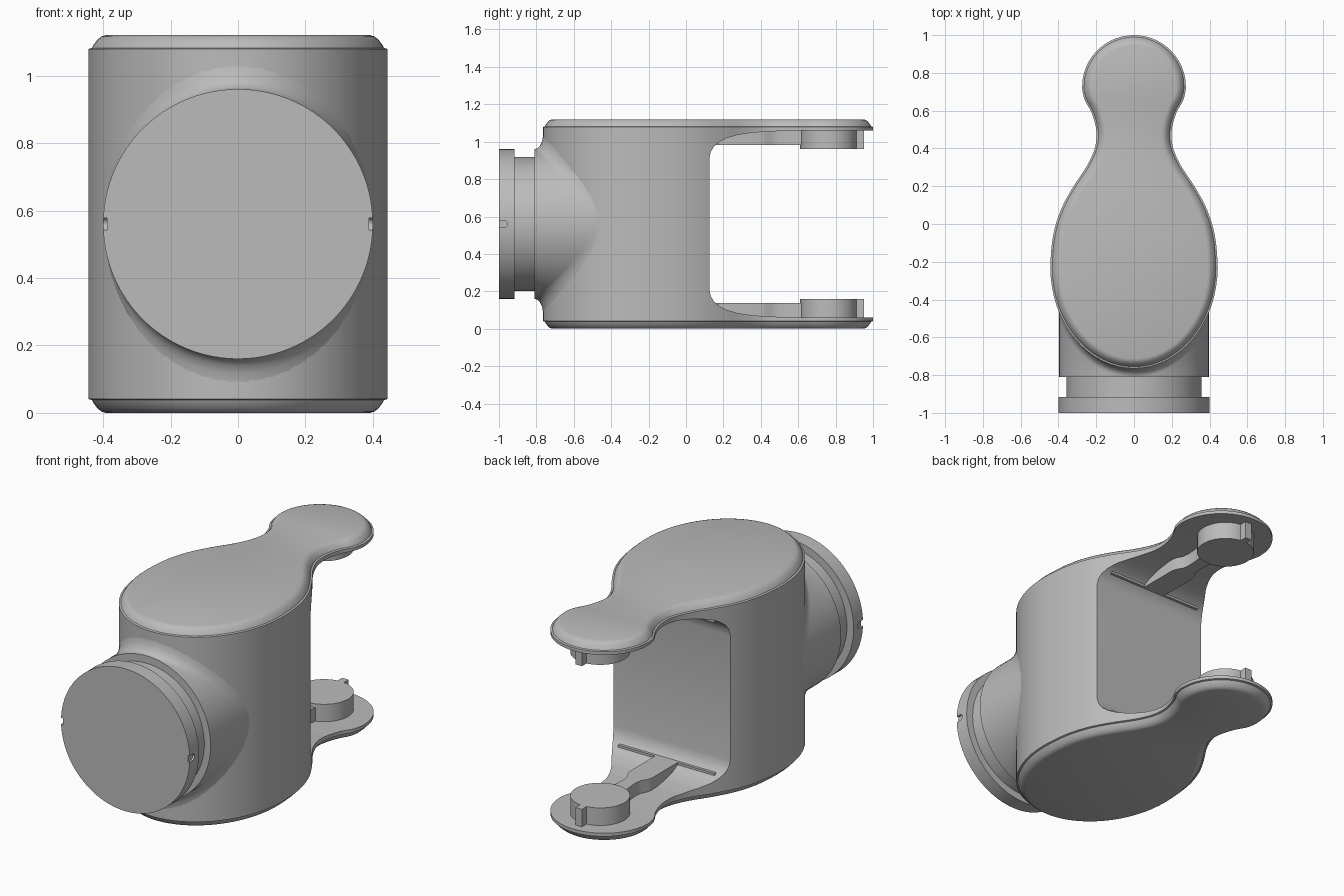
import bpy, bmesh, math
from mathutils import Vector

cube = bpy.data.objects.get("Cube")
if cube:
    bpy.data.objects.remove(cube, do_unlink=True)

MID = 0.56          # height of the symmetry plane
SHADE = 0.5
grey = bpy.data.materials.new("plain grey")
grey.use_nodes = True
grey.diffuse_color = (SHADE, SHADE, SHADE, 1)
grey.node_tree.nodes["Principled BSDF"].inputs["Base Color"].default_value = (SHADE, SHADE, SHADE, 1)


def loft(name, rings):
    """Closed skin through rings of equal point count, capped at both ends."""
    bm = bmesh.new()
    rows = [[bm.verts.new(p) for p in ring] for ring in rings]
    n = len(rows[0])
    for a, b in zip(rows, rows[1:]):
        for i in range(n):
            j = (i + 1) % n
            bm.faces.new((a[i], a[j], b[j], b[i]))
    bm.faces.new(rows[0][::-1])
    bm.faces.new(rows[-1])
    bmesh.ops.recalc_face_normals(bm, faces=bm.faces)
    mesh = bpy.data.meshes.new(name)
    bm.to_mesh(mesh)
    bm.free()
    obj = bpy.data.objects.new(name, mesh)
    bpy.context.collection.objects.link(obj)
    mesh.materials.append(grey)
    return obj


def cut(obj, cutter):
    """Subtract the cutter from the object, then delete the cutter."""
    mod = obj.modifiers.new("cut", "BOOLEAN")
    mod.operation, mod.object, mod.solver = "DIFFERENCE", cutter, "EXACT"
    bpy.context.view_layer.objects.active = obj
    bpy.ops.object.modifier_apply(modifier=mod.name)
    bpy.data.objects.remove(cutter, do_unlink=True)


def smooth(obj):
    bpy.ops.object.select_all(action="DESELECT")
    obj.select_set(True)
    bpy.context.view_layer.objects.active = obj
    bpy.ops.object.shade_smooth_by_angle(angle=math.radians(30))


def prism_z(name, pts, z0, z1):
    return loft(name, [[(x, y, z) for x, y in pts] for z in (z0, z1)])


def prism_x(name, pts, x0, x1):
    return loft(name, [[(x, y, z) for y, z in pts] for x in (x0, x1)])


def spline(pts, steps=4):
    """Smooth curve through the inner points."""
    out = []
    for a, b, c, d in zip(pts, pts[1:], pts[2:], pts[3:]):
        for s in range(steps):
            t = s / steps
            out.append(0.5 * (2 * b + (c - a) * t + (2 * a - 5 * b + 4 * c - d) * t * t
                              + (3 * b - a - 3 * c + d) * t ** 3))
    return out


def front_y(x):
    return -0.23 - 0.535 * math.sqrt(max(0, 1 - (x / 0.443) ** 2))


# Outline: elliptical front, flowing waist, round head
half = []
for i in range(16):
    x = 0.443 * math.sin(math.pi / 2 * i / 16)
    half.append(Vector((x, front_y(x))))
flank = [(0.435, -0.38), (0.443, -0.23), (0.428, -0.06), (0.385, 0.08), (0.32, 0.2), (0.248, 0.31),
         (0.205, 0.41), (0.2, 0.5), (0.225, 0.59), (0.262, 0.66), (0.276, 0.74), (0.262, 0.81)]
half += spline([Vector(p) for p in flank])
for i in range(13):
    a = math.radians(10 + 80 * i / 12)
    half.append(Vector((0.275 * math.cos(a), 0.725 + 0.275 * math.sin(a))))
half[-1].x = 0
outline = half + [Vector((-p.x, p.y)) for p in half[-2:0:-1]]


def inset(d):
    n = len(outline)
    ring = []
    for i, p in enumerate(outline):
        t = (outline[(i + 1) % n] - outline[i - 1]).normalized()
        ring.append(p + Vector((-t.y, t.x)) * d)
    return ring


# Body with rounded top and bottom rims, opened by a filleted gap at the back
rim = [(0, 0.052), (0.004, 0.038), (0.014, 0.026), (0.03, 0.014), (0.038, 0.01), (0.041, 0)]
layers = rim + [(2 * MID - z, d) for z, d in rim[::-1]]
body = loft("body", [[(p.x, p.y, z) for p in inset(d)] for z, d in layers])
fillet = [(0.125, 0.21), (0.132, 0.175), (0.15, 0.145), (0.18, 0.12), (0.22, 0.1),
          (0.28, 0.083), (0.36, 0.071), (0.48, 0.064), (0.65, 0.06), (1.2, 0.059)]
gap = fillet + [(y, 2 * MID - z) for y, z in fillet[::-1]]
cut(body, prism_x("gap_cutter", gap, -1, 1))
smooth(body)

# Collar that flares into the curved front of the body
N = 96
angles = [2 * math.pi * i / N for i in range(N)]


def collar_ring(offset, stretch, fixed=None):
    ring = []
    for a in angles:
        x = 0.397 * math.sin(a)
        y = front_y(x) + offset if fixed is None else fixed
        ring.append((x, y, MID + 0.4 * stretch * math.cos(a)))
    return ring


flare = [(-0.044, 1), (-0.03, 1.012), (-0.015, 1.05), (-0.004, 1.11), (0.001, 1.18), (0.03, 1.19)]
collar = loft("collar", [collar_ring(0, 1, -0.81)] + [collar_ring(o, s) for o, s in flare])
smooth(collar)


# Neck and end cap
def disc_y(name, r, y0, y1):
    return loft(name, [[(r * math.sin(a), y, MID + r * math.cos(a)) for a in angles] for y in (y0, y1)])


smooth(disc_y("neck", 0.358, -0.93, -0.75))
cap = disc_y("end_cap", 0.4, -1, -0.917)
for side in (-1, 1):
    slot = [(-1.1, MID - 0.018), (-1.1, MID + 0.018)]
    for i in range(9):
        a = math.pi * (0.5 - i / 8)
        slot.append((-0.973 + 0.018 * math.cos(a), MID + 0.018 * math.sin(a)))
    cut(cap, prism_x("slot_cutter", slot, side * 0.388, side * 0.5))
smooth(cap)

# Pivot disc with key, rib and wall step on each arm
rib_half = [(0.07, 0.1), (0.07, 0.4), (0.062, 0.43), (0.042, 0.46), (0.036, 0.5), (0.04, 0.56), (0.055, 0.66)]
rib = rib_half + [(-x, y) for x, y in rib_half[::-1]]
pivot = [(0.152 * math.cos(a), 0.762 + 0.152 * math.sin(a)) for a in angles[::2]]


def box(hx, y0, y1):
    return [(-hx, y0), (hx, y0), (hx, y1), (-hx, y1)]


parts = [("pivot_disc", pivot, 0.158), ("pivot_key", box(0.02, 0.85, 0.953), 0.158),
         ("arm_rib", rib, 0.137), ("wall_step", box(0.3, 0.1, 0.175), 0.137)]
for name, pts, top in parts:
    for level in ("lower", "upper"):
        z0, z1 = (0.04, top) if level == "lower" else (2 * MID - top, 2 * MID - 0.04)
        smooth(prism_z(level + "_" + name, pts, z0, z1))
